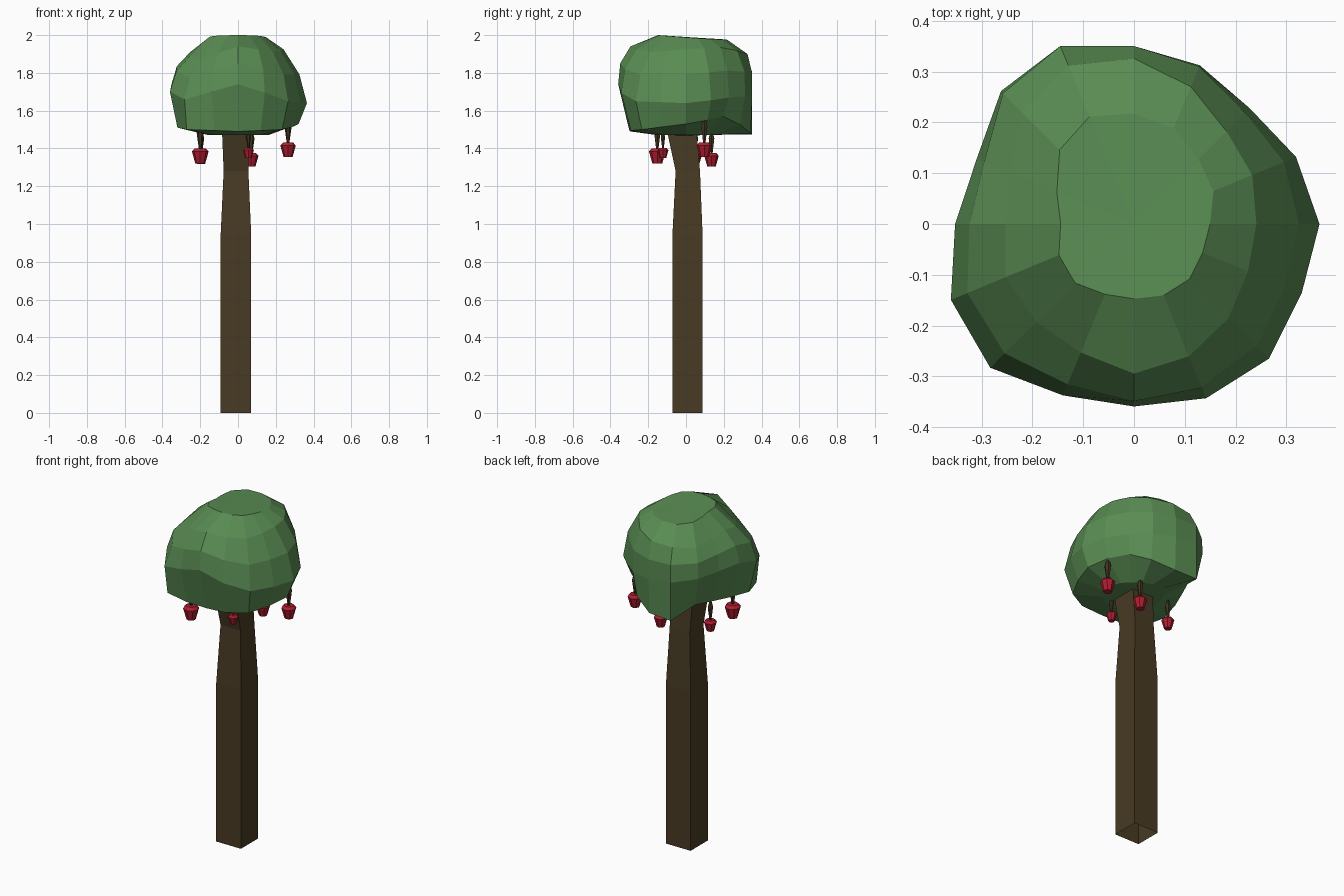
import bpy, math

if "Cube" in bpy.data.objects:
    bpy.data.objects.remove(bpy.data.objects["Cube"])


def material(name, rgb):
    m = bpy.data.materials.new(name)
    m.diffuse_color = (*rgb, 1)
    m.use_nodes = True
    m.node_tree.nodes["Principled BSDF"].inputs["Base Color"].default_value = m.diffuse_color
    return m


bark = material("brown bark", (0.064, 0.043, 0.017))
leaf = material("green leaves", (0.1, 0.262, 0.086))
red = material("red fruit", (0.44, 0.013, 0.03))
stalk = material("dark stem", (0.055, 0.034, 0.014))


def loft(name, rings, mat, low=None, high=None, caps=True):
    """Skin stacked rings of points; optional centre points dome the ends."""
    n = len(rings[0])
    verts = [p for r in rings for p in r]
    faces = [(k * n + i, k * n + (i + 1) % n, (k + 1) * n + (i + 1) % n, (k + 1) * n + i)
             for k in range(len(rings) - 1) for i in range(n)]
    last = (len(rings) - 1) * n
    if low and high:
        c = len(verts)
        verts += [low, high]
        for i in range(n):
            j = (i + 1) % n
            faces += [(c, j, i), (c + 1, last + i, last + j)]
    elif caps:
        faces += [tuple(range(n))[::-1], tuple(range(last, last + n))]
    me = bpy.data.meshes.new(name)
    me.from_pydata(verts, [], faces)
    me.materials.append(mat)
    ob = bpy.data.objects.new(name, me)
    bpy.context.collection.objects.link(ob)
    return ob


def square(x0, x1, y0, y1, z):
    return [(x0, y0, z), (x1, y0, z), (x1, y1, z), (x0, y1, z)]


def circle(x, y, z, r, n):
    return [(x + r * math.cos(2 * math.pi * i / n), y + r * math.sin(2 * math.pi * i / n), z)
            for i in range(n)]


# Trunk: open square post, narrowing and bending forward near the top
loft("trunk", [square(-.092, .07, -.072, .088, 0), square(-.092, .07, -.072, .088, .94),
               square(-.076, .055, -.055, .074, 1.28), square(-.085, .055, -.102, .055, 1.5)],
     bark, caps=False)

# Crown: widest outline seen from above (16 directions, anticlockwise from +x)
outline = [.365, .345, .322, .338, .35, .379, .37, .335, .352, .39, .40, .365, .359, .371, .375, .357]
# Per eighth turn: bottom factor, bottom z, widest z, shoulder factor, shoulder z
sides = [(.88, 1.53, 1.64, .66, 1.925), (.86, 1.57, 1.67, .80, 1.935),
         (.98, 1.48, 1.68, .93, 1.90), (.78, 1.53, 1.72, .85, 1.88),
         (.82, 1.52, 1.74, .72, 1.91), (.96, 1.50, 1.66, .68, 1.87),
         (.82, 1.49, 1.74, .82, 1.94), (.88, 1.50, 1.65, .70, 1.91)]
columns = []
for i, r in enumerate(outline):
    a, b = sides[i // 2], sides[((i + 1) // 2) % 8]
    fb, zb, zm, fs, zs = [(p + q) / 2 for p, q in zip(a, b)]
    if i == 5:                      # low hanging corner at the back
        fb, zb = 1, 1.475
    t = 2 * math.pi * i / 16
    s = math.sin(t)
    prof = [(.45, 1.472), (fb, zb), (1, zm), (min(1, (1 + fs) / 2 + .06), (zm + zs) / 2 + .01),
            (fs, zs), (.41 + .21 * max(0, s), 1.988 - .012 * s)]
    columns.append([(r * f * math.cos(t), r * f * math.sin(t), z) for f, z in prof])
loft("crown", [list(r) for r in zip(*columns)], leaf, (0, 0, 1.468), (0, 0, 1.99))

# Hanging fruit, each with a spindle-shaped stem
fruit = [(-.2, -.152, 1.36, 1), (.055, -.122, 1.375, .66), (.07, .135, 1.34, .87),
         (.265, .097, 1.393, .93), (-.195, .05, 1.35, .8)]
for k, (x, y, z, s) in enumerate(fruit):
    loft(f"fruit_{k + 1}", [circle(x, y, z - .04 * s, .026 * s, 8), circle(x, y, z + .024 * s, .044 * s, 8),
                            circle(x, y, z + .04 * s, .03 * s, 8)], red)
    loft(f"stem_{k + 1}", [circle(x, y, z + .035 * s, .007 * s, 6), circle(x, y, z + .13 * s, .02 * s, 6),
                           circle(x, y, z + .19 * s, .004 * s, 6)], stalk)
